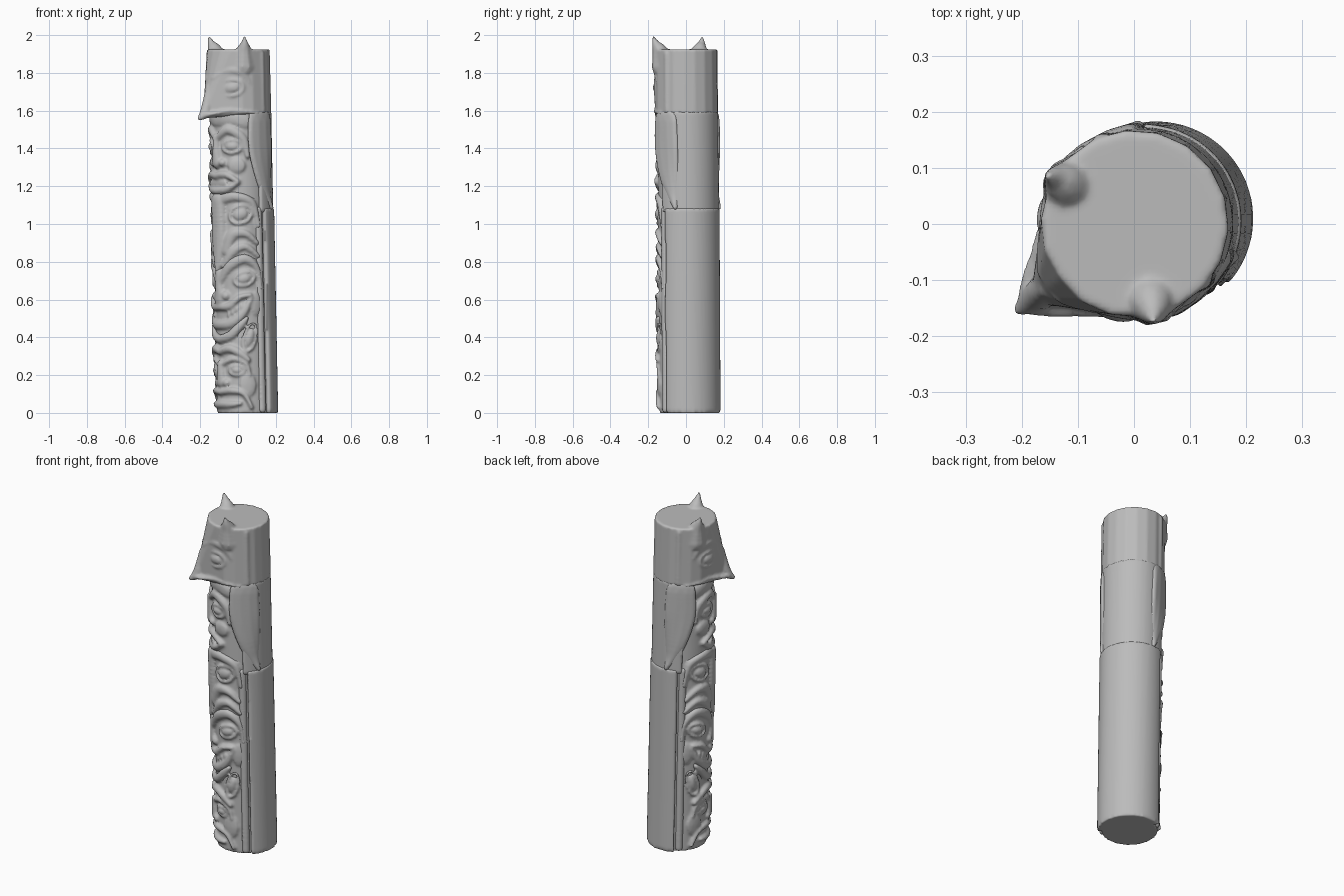
import bpy, bmesh, math
from mathutils import Matrix, Vector

if "Cube" in bpy.data.objects:
    bpy.data.objects.remove(bpy.data.objects["Cube"])

wood = bpy.data.materials.new("plain_grey_wood")
wood.use_nodes = True
grey = (0.5, 0.5, 0.5, 1)
wood.diffuse_color = grey
wood.node_tree.nodes["Principled BSDF"].inputs["Base Color"].default_value = grey

FRONT = 216   # heading of the carved faces, in degrees
SKIN = 0.15   # default radius at which relief sits


def polar(angle, z, r):
    a = math.radians(FRONT + angle)
    return Vector((r * math.cos(a), r * math.sin(a), z))


def sides(angle):
    return (1, -1) if angle else (1,)


def blob_one(bm, angle, z, size, r=SKIN, roll=0):
    # Ellipsoid on the pole: size is width, depth, height
    w, d, h = size
    m = (Matrix.Translation(polar(angle, z, r))
         @ Matrix.Rotation(math.radians(FRONT + angle), 4, 'Z')
         @ Matrix.Rotation(math.radians(roll), 4, 'X')
         @ Matrix.Diagonal((d, w, h, 1)))
    bmesh.ops.create_icosphere(bm, subdivisions=2, radius=1, matrix=m)


def blob(bm, angle, z, size, r=SKIN, roll=0):
    for s in sides(angle):
        blob_one(bm, s * angle, z, size, r, s * roll)


def stroke(bm, points, depth=None, steps=8):
    # Mirrored tapering ridge through (angle, z, width, optional radius)
    pts = [Vector(p if len(p) == 4 else (*p, SKIN)) for p in points]
    pts = [pts[0]] + pts + [pts[-1]]
    for i in range(1, len(pts) - 2):
        a, b, c, d = pts[i - 1:i + 3]
        for k in range(steps + 1):
            t = k / steps
            p = b + (c - a) * t / 2 + (2 * a - 5 * b + 4 * c - d) * t * t / 2 \
                + (3 * b - a - 3 * c + d) * t ** 3 / 2
            w = max(p[2], 0.004)
            for s in sides(max(q[0] for q in pts)):
                blob_one(bm, s * p[0], p[1], (w, depth or w, w), p[3])


def eye(bm, angle, z, w, h, roll, r=SKIN, lid=0.008):
    # Eyeball inside a raised almond lid
    blob(bm, angle, z, (w * 0.7, 0.02, h * 0.7), r, roll)
    c, s = math.cos(math.radians(roll)), math.sin(math.radians(roll))
    loop = []
    for k in range(13):
        t = k * math.tau / 12
        u, v = w * math.cos(t), h * math.sin(t)
        loop.append((angle + math.degrees((u * c - v * s) / r),
                     z + u * s + v * c, lid, r + 0.006))
    stroke(bm, loop, steps=4)


def core(bm, low, high, r=SKIN):
    bmesh.ops.create_cone(bm, cap_ends=True, segments=64, radius1=r, radius2=r,
                          depth=high - low,
                          matrix=Matrix.Translation((0, 0, (low + high) / 2)))


def finish(bm, name, voxel=0.0075):
    # Lean the pole, then fuse the shapes into one carved surface
    for v in bm.verts:
        v.co += Vector((0.04, 0.01, 0)) * (1 - v.co.z / 2)
        v.co.z = max(v.co.z, 0)
    bmesh.ops.recalc_face_normals(bm, faces=bm.faces)
    mesh = bpy.data.meshes.new(name)
    bm.to_mesh(mesh)
    bm.free()
    mesh.materials.append(wood)
    mesh.shade_smooth()
    ob = bpy.data.objects.new(name, mesh)
    bpy.context.collection.objects.link(ob)
    fuse = ob.modifiers.new("fuse", 'REMESH')
    fuse.mode = 'VOXEL'
    fuse.voxel_size = voxel
    fuse.use_smooth_shade = True
    soften = ob.modifiers.new("soften", 'SMOOTH')
    soften.iterations = 2


def back_shell(name, low, high, r, edge):
    # Plain rounded back of the pole
    bm = bmesh.new()
    span = 360 - 2 * edge
    face = bm.faces.new([bm.verts.new(polar(edge + span * k / 48, low, r))
                         for k in range(49)])
    grown = bmesh.ops.extrude_face_region(bm, geom=[face])
    top = [g for g in grown["geom"] if isinstance(g, bmesh.types.BMVert)]
    bmesh.ops.translate(bm, verts=top, vec=(0, 0, high - low))
    finish(bm, name, 0.011)


back_shell("lower_back", 0, 1.085, 0.173, 100)
back_shell("middle_back", 1.06, 1.6, 0.168, 92)

# Top bird head: hull from beak to nape, hooked tip, ears, eyes and mouth
bm = bmesh.new()
hull = [polar(0, 1.56, 0.24), polar(0, 1.6, 0.235), polar(0, 1.92, 0.165)]
for a in range(20, 181, 20):
    for s in (1, -1) if a < 180 else (1,):
        hull.append(polar(s * a, 1.925, 0.167))
        if a > 40:
            hull.append(polar(s * a, 1.585, 0.169))
verts = [bm.verts.new(p) for p in hull]
bmesh.ops.convex_hull(bm, input=verts)
stroke(bm, [(0, 1.72, .02, .195), (0, 1.6, .03, .22), (0, 1.56, .012, .262)])
stroke(bm, [(66, 1.83, .06, .125), (66, 1.91, .042, .14),
            (66, 1.95, .022, .162), (65, 1.995, .004, .178)])
eye(bm, 40, 1.72, 0.062, 0.042, 8, 0.16)
stroke(bm, [(8, 1.77, .015, .185), (30, 1.81, .024, .152), (60, 1.8, .024, .15),
            (80, 1.72, .012, .155)])
stroke(bm, [(4, 1.575, .012, .24), (20, 1.59, .011, .19), (40, 1.6, .011, .164),
            (62, 1.595, .01, .164), (90, 1.585, .008, .165)])
stroke(bm, [(104, 1.6, .018, .156), (104, 1.9, .018, .156)], steps=24)
finish(bm, "bird_head")

# Second figure: face with nose, full lips and brows
bm = bmesh.new()
core(bm, 1.1, 1.6)
stroke(bm, [(0, 1.55, .035), (35, 1.56, .035), (65, 1.54, .035)], 0.012)
stroke(bm, [(6, 1.46, .018), (30, 1.5, .026), (60, 1.45, .024), (68, 1.36, .015)], 0.02)
eye(bm, 37, 1.41, 0.052, 0.034, 5)
stroke(bm, [(0, 1.46, .02), (0, 1.38, .026), (0, 1.325, .034)], 0.028)
blob(bm, 15, 1.325, (0.026, 0.024, 0.022))
blob(bm, 46, 1.31, (0.05, 0.016, 0.045))
stroke(bm, [(0, 1.255, .022), (25, 1.26, .022), (48, 1.225, .014)], 0.026)
stroke(bm, [(0, 1.175, .022), (25, 1.185, .022), (48, 1.22, .014)], 0.024)
blob(bm, 0, 1.215, (0.08, 0.012, 0.03))
finish(bm, "human_face")

# Folded wings at the sides of the second figure
bm = bmesh.new()
stroke(bm, [(98, 1.54, .085), (99, 1.4, .088), (106, 1.26, .066),
            (116, 1.15, .036), (123, 1.085, .012, .16)], 0.024, 12)
finish(bm, "folded_wings")

# Third figure: long hanging beak with curled cheeks
bm = bmesh.new()
core(bm, 0.78, 1.14)
stroke(bm, [(0, 1.12, .05), (0, .95, .052), (0, .82, .035), (0, .755, .014)], 0.03)
stroke(bm, [(12, 1.13, .03), (42, 1.145, .026), (76, 1.11, .022), (88, .99, .014)], 0.02)
eye(bm, 52, 1.05, 0.06, 0.046, 25)
stroke(bm, [(18, .86, .03), (34, .94, .03), (60, .95, .022), (84, .9, .014)], 0.02)
stroke(bm, [(14, .78, .018), (34, .85, .024), (60, .88, .02), (86, .83, .014)], 0.018)
finish(bm, "long_beak_face")

# Fourth figure: slanted eyes, snout and toothed mouth
bm = bmesh.new()
core(bm, 0.34, 0.82)
stroke(bm, [(6, .7, .018), (26, .775, .028), (60, .815, .026), (84, .76, .018),
            (90, .66, .012)], 0.02)
eye(bm, 57, 0.71, 0.054, 0.036, 20)
stroke(bm, [(0, .75, .022), (0, .67, .028), (0, .6, .042)], 0.026)
blob(bm, 16, 0.62, (0.028, 0.024, 0.026))
stroke(bm, [(0, .56, .02), (26, .565, .022), (46, .61, .018), (68, .625, .012)], 0.024)
stroke(bm, [(0, .465, .026), (28, .475, .026), (54, .53, .022), (70, .61, .012)], 0.02)
for k in range(4):
    blob(bm, 24 + 9 * k, 0.52 + 0.014 * k, (0.011, 0.015, 0.022))
blob(bm, 80, 0.58, (0.035, 0.014, 0.07))
finish(bm, "toothed_face")

# Bottom figure: tall ears, raised paws, wide down-turned mouth
bm = bmesh.new()
core(bm, 0, 0.4)
eye(bm, 66, 0.4, 0.032, 0.075, -15)
stroke(bm, [(0, .39, .024), (26, .41, .026), (48, .465, .022), (60, .5, .012)], 0.022)
stroke(bm, [(0, .325, .02), (24, .34, .024), (46, .315, .022), (62, .28, .014)], 0.024)
stroke(bm, [(8, .26, .014), (32, .285, .016), (56, .26, .014), (64, .2, .01)], 0.018)
eye(bm, 38, 0.225, 0.04, 0.026, 0)
stroke(bm, [(0, .26, .022), (0, .165, .034)], 0.026)
blob(bm, 14, 0.16, (0.026, 0.022, 0.022))
stroke(bm, [(0, .11, .018), (28, .118, .02), (52, .1, .016), (66, .03, .012)], 0.022)
stroke(bm, [(0, .045, .022), (24, .045, .02), (44, .05, .012)], 0.02)
blob(bm, 60, 0.15, (0.045, 0.014, 0.07))
finish(bm, "bottom_face")

# Upright borders between the carving and the plain back
bm = bmesh.new()
stroke(bm, [(91, .02, .022), (91, .5, .022), (91, 1.07, .022)], 0.016, 40)
finish(bm, "side_borders")
